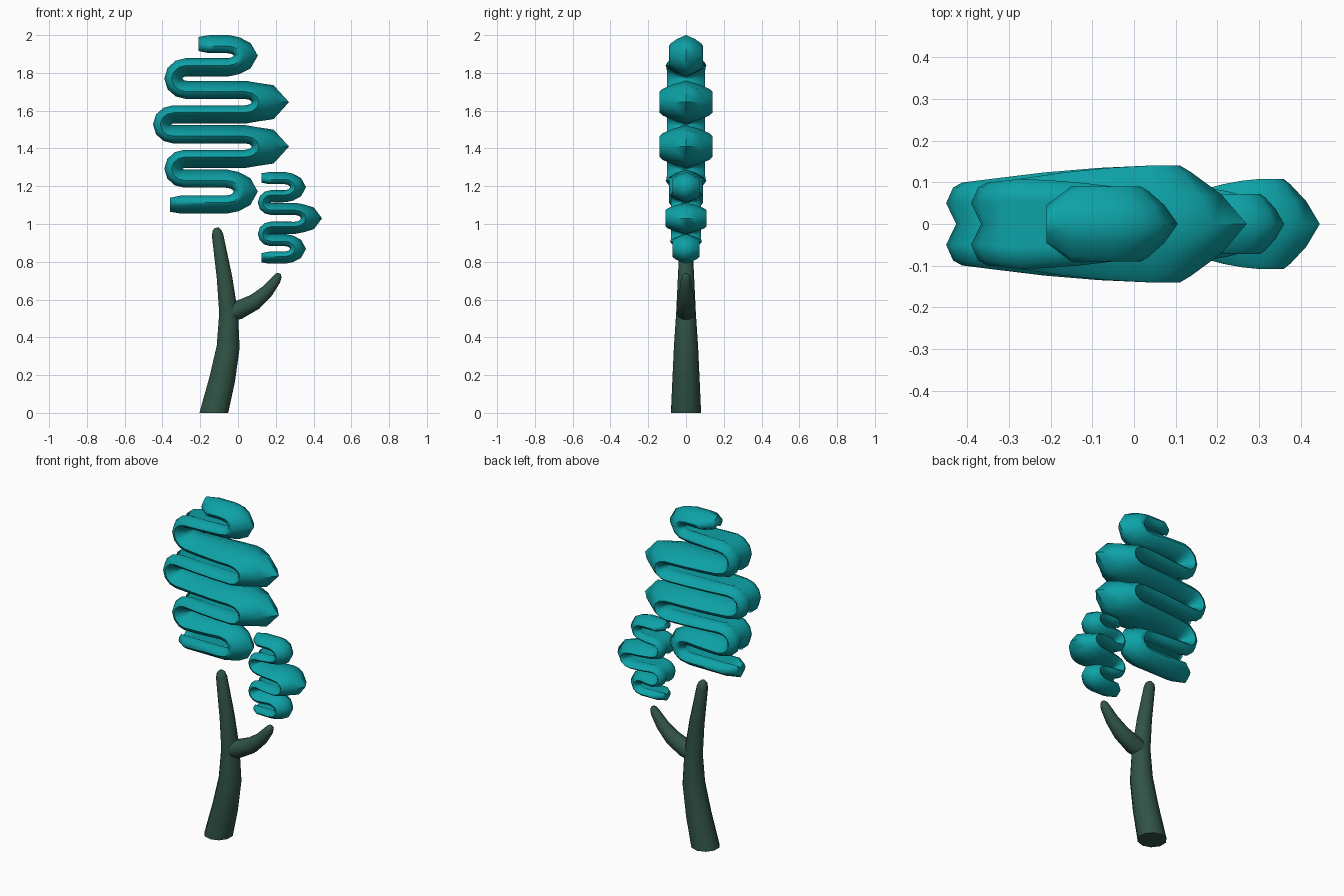
import bpy, bmesh, math
from mathutils import Vector

if "Cube" in bpy.data.objects:
    bpy.data.objects.remove(bpy.data.objects["Cube"])


def material(name, rgb):
    m = bpy.data.materials.new(name)
    m.diffuse_color = (*rgb, 1)
    m.use_nodes = True
    m.node_tree.nodes["Principled BSDF"].inputs["Base Color"].default_value = m.diffuse_color
    return m


TEAL = material("teal_leaves", (0.004, 0.36, 0.385))
BARK = material("dark_green_bark", (0.03, 0.086, 0.06))


def sweep(name, path, section, mat, flat_base=False, angle=50):
    """Sweep along (x, z, width, height, outer) points in the xz plane.
    Section points are (across, out); positive 'out' is scaled by 'outer'."""
    bm = bmesh.new()
    rings = []
    for i, (x, z, w, h, outer) in enumerate(path):
        a, b = path[max(i - 1, 0)], path[min(i + 1, len(path) - 1)]
        t = Vector((b[0] - a[0], b[1] - a[1])).normalized()
        if flat_base and i == 0:
            t = Vector((0, 1))
        n = Vector((-t.y, t.x))
        ring = []
        for u, v in section:
            d = v * (outer if v > 0 else h)
            ring.append(bm.verts.new((x + n.x * d, u * w, z + n.y * d)))
        rings.append(ring)
    k = len(section)
    for r, s in zip(rings, rings[1:]):
        for j in range(k):
            bm.faces.new((r[j], r[(j + 1) % k], s[(j + 1) % k], s[j]))
    bm.faces.new(rings[0][::-1])
    bm.faces.new(rings[-1])
    bmesh.ops.recalc_face_normals(bm, faces=bm.faces)
    me = bpy.data.meshes.new(name)
    bm.to_mesh(me)
    bm.free()
    me.materials.append(mat)
    ob = bpy.data.objects.new(name, me)
    bpy.context.collection.objects.link(ob)
    bpy.context.view_layer.objects.active = ob
    ob.select_set(True)
    bpy.ops.object.shade_smooth_by_angle(angle=math.radians(angle))
    ob.select_set(False)
    return ob


# Ribbon cross-section: ridge on one side, shallow valley on the other
HALF = [(0.5, 0.6), (0.88, 0.12), (1, -0.2), (0.88, -0.65), (0.5, -1)]
RIBBON = [(0, 1)] + HALF + [(0, -0.5)] + [(-u, v) for u, v in HALF[::-1]]


def foliage(name, start, end, zs, turns, h, w_end):
    """Zigzag ribbon; zs = stroke heights, turns = (tip x, outer reach, width)."""
    tip = 0.06 * h / 0.048
    path = [(start, zs[0], w_end * 0.5, h * 0.75, h * 0.8),
            (start + tip, zs[0], w_end, h, h)]
    for i, (tx, reach, w) in enumerate(turns):
        side = 1 if i % 2 == 0 else -1
        zm, rz = (zs[i] + zs[i + 1]) / 2, (zs[i] - zs[i + 1]) / 2
        rx = rz * (1.25 if side > 0 else 1.15)
        steps = 6
        arc = []
        for k in range(steps + 1):
            a = math.pi / 2 - math.pi * k / steps
            c = max(math.cos(a), 0)
            # right turns come to a point, left turns narrow a little
            ww = w if side > 0 else w * (1 - 0.08 * c)
            arc.append((tx - side * rx + side * rx * c, zm + rz * math.sin(a),
                        ww, h, h + (reach - h) * c ** 5))
        # two points bulge the straight stroke's width
        p, q = path[-1], arc[0]
        for f in (0.33, 0.67):
            m = [a + (b - a) * f for a, b in zip(p, q)]
            m[2] += 0.15 * abs(p[2] - q[2])
            path.append(tuple(m))
        path += arc
    path += [(end + tip, zs[-1], w_end, h, h),
             (end, zs[-1], w_end * 0.5, h * 0.75, h * 0.8)]
    return sweep(name, path, RIBBON, TEAL, angle=60)


foliage("main_foliage", -0.21, -0.36,
        [1.952, 1.83, 1.71, 1.58, 1.475, 1.345, 1.24, 1.103],
        [(0.025, 0.08, 0.09), (-0.342, 0.048, 0.108), (0.12, 0.15, 0.14),
         (-0.402, 0.048, 0.108), (0.12, 0.15, 0.14), (-0.342, 0.048, 0.108),
         (0.025, 0.08, 0.09)], 0.048, 0.09)

foliage("side_foliage", 0.125, 0.125,
        [1.243, 1.147, 1.08, 0.98, 0.915, 0.822],
        [(0.308, 0.052, 0.072), (0.137, 0.031, 0.085), (0.365, 0.08, 0.108),
         (0.137, 0.031, 0.085), (0.308, 0.052, 0.072)], 0.032, 0.07)

# Trunk and branch: tapered round tubes
CIRCLE = [(math.cos(math.tau * k / 10), math.sin(math.tau * k / 10))
          for k in range(10)]


def limb(name, pts, flat_base=False):
    return sweep(name, [(x, z, r, r, r) for x, z, r in pts], CIRCLE, BARK,
                 flat_base, 60)


limb("trunk", [(-0.128, 0, 0.08), (-0.083, 0.18, 0.072), (-0.052, 0.35, 0.064),
               (-0.05, 0.53, 0.052), (-0.072, 0.72, 0.043),
               (-0.108, 0.94, 0.032), (-0.112, 0.967, 0.024),
               (-0.114, 0.98, 0.011)], True)
limb("branch", [(-0.05, 0.53, 0.048), (0.0, 0.543, 0.052), (0.09, 0.588, 0.045),
                (0.155, 0.645, 0.036), (0.202, 0.705, 0.027),
                (0.214, 0.727, 0.02), (0.219, 0.738, 0.009)])
